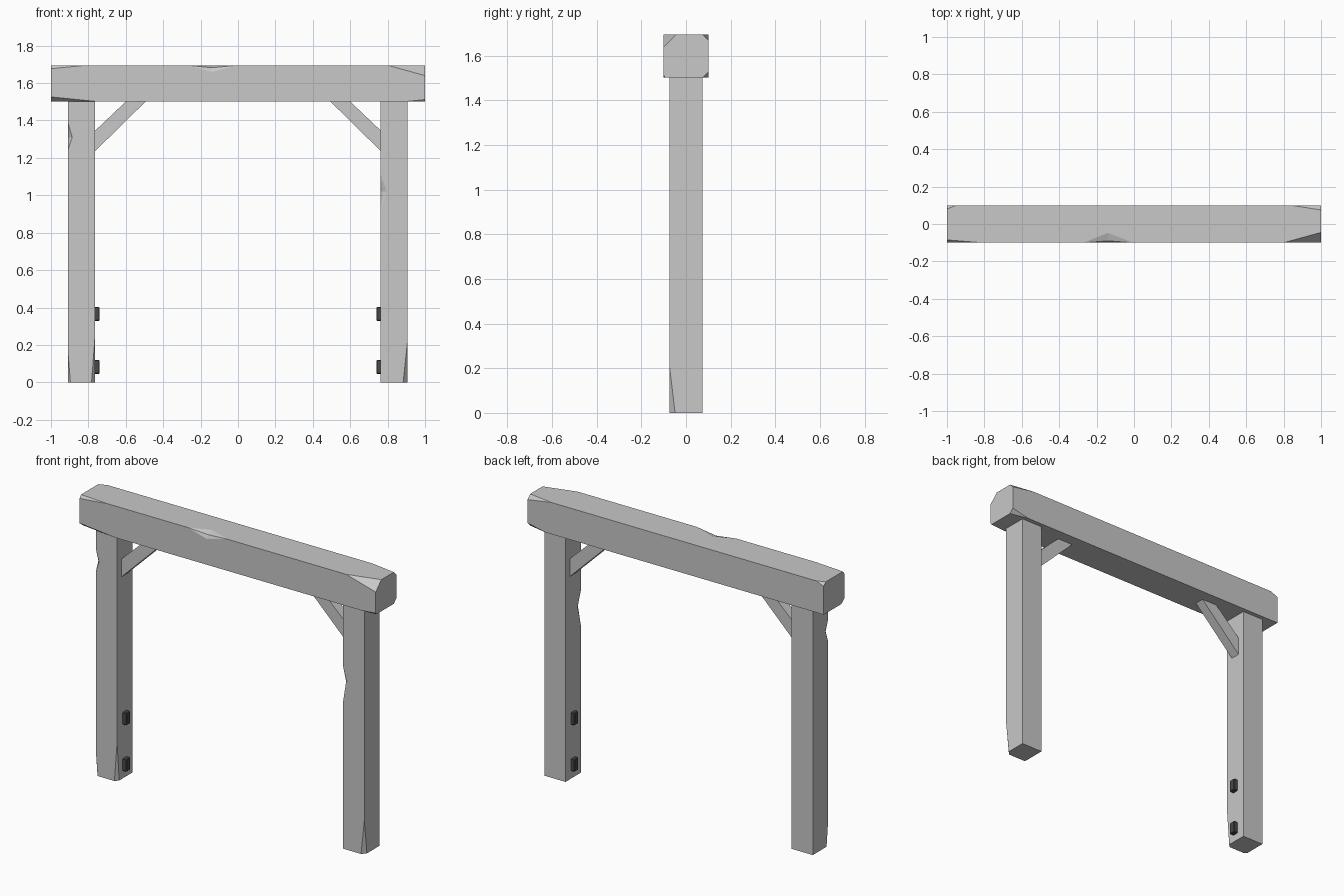
import bpy, bmesh
from mathutils import Vector

if "Cube" in bpy.data.objects:
    bpy.data.objects.remove(bpy.data.objects["Cube"])

TOP, LOW = 1.695, 1.502      # beam heights
PY = 0.074                   # post half depth


def material(name, c):
    m = bpy.data.materials.new(name)
    m.diffuse_color = (c, c, c, 1)
    m.use_nodes = True
    m.node_tree.nodes["Principled BSDF"].inputs["Base Color"].default_value = m.diffuse_color
    return m


stone = material("light_grey", 0.58)
iron = material("dark_grey", 0.065)


def finish(name, bm, mat):
    bmesh.ops.recalc_face_normals(bm, faces=bm.faces)
    me = bpy.data.meshes.new(name)
    bm.to_mesh(me)
    bm.free()
    me.materials.append(mat)
    ob = bpy.data.objects.new(name, me)
    bpy.context.collection.objects.link(ob)
    return ob


def box(lo, hi):
    bm = bmesh.new()
    bmesh.ops.create_cube(bm, size=1)
    for v in bm.verts:
        v.co = [lo[i] if v.co[i] < 0 else hi[i] for i in range(3)]
    return bm


def chip(bm, corner, signs, size):
    """Slice off a box corner; size = distance cut along x, y, z."""
    c = Vector(corner)
    n = Vector([signs[i] / size[i] for i in range(3)]).normalized()
    p = c - Vector((signs[0] * size[0], 0, 0))
    r = bmesh.ops.bisect_plane(bm, geom=bm.verts[:] + bm.edges[:] + bm.faces[:],
                               plane_co=p, plane_no=n, clear_outer=True)
    edges = [e for e in r['geom_cut'] if isinstance(e, bmesh.types.BMEdge)]
    bmesh.ops.holes_fill(bm, edges=edges, sides=0)


def notch(ob, start, end, on_a, on_b, mid, outer):
    """Cut a broken dent out of a long edge."""
    bm = bmesh.new()
    s, e, a, b, m, o = [bm.verts.new(p) for p in (start, end, on_a, on_b, mid, outer)]
    for f in ((s, a, m), (a, e, m), (s, m, b), (m, e, b),
              (s, o, a), (a, o, e), (e, o, b), (b, o, s)):
        bm.faces.new(f)
    cutter = finish(ob.name + "_notch_cutter", bm, stone)
    cutter.hide_render = True
    mod = ob.modifiers.new("notch", 'BOOLEAN')
    mod.operation = 'DIFFERENCE'
    mod.solver = 'EXACT'
    mod.object = cutter
    bpy.context.view_layer.objects.active = ob
    bpy.ops.object.modifier_apply(modifier=mod.name)
    bpy.data.objects.remove(cutter)


# top beam with worn end corners
bm = box((-1, -0.1, LOW), (1, 0.1, TOP))
for sx, sy, sz, size in ((1, -1, 1, (0.20, 0.055, 0.055)),
                         (1, 1, 1, (0.16, 0.025, 0.025)),
                         (1, -1, -1, (0.10, 0.008, 0.01)),
                         (1, 1, -1, (0.12, 0.025, 0.025)),
                         (-1, -1, 1, (0.19, 0.015, 0.018)),
                         (-1, 1, 1, (0.05, 0.02, 0.02)),
                         (-1, -1, -1, (0.24, 0.03, 0.024))):
    chip(bm, (sx, sy * 0.1, TOP if sz > 0 else LOW), (sx, sy, sz), size)
beam = finish("top_beam", bm, stone)
E = 0.001
notch(beam, (-0.28, -0.1 - E, TOP + E), (0.01, -0.1 - E, TOP + E),
      (-0.14, -0.1 - E, 1.657), (-0.14, -0.045, TOP + E),
      (-0.14, -0.09, 1.682), (-0.14, -0.15, 1.75))

# posts with worn feet
bm = box((-0.908, -PY, 0), (-0.765, PY, LOW))
chip(bm, (-0.908, -PY, 0), (-1, -1, -1), (0.012, 0.015, 0.15))
chip(bm, (-0.765, -PY, 0), (1, -1, -1), (0.018, 0.02, 0.24))
left = finish("left_post", bm, stone)
notch(left, (-0.908 - E, -PY - E, 1.24), (-0.908 - E, -PY - E, 1.39),
      (-0.885, -PY - E, 1.31), (-0.908 - E, -0.045, 1.31),
      (-0.899, -0.063, 1.31), (-0.95, -0.12, 1.31))

bm = box((0.762, -PY, 0), (0.905, PY, LOW))
chip(bm, (0.905, -PY, 0), (1, -1, -1), (0.022, 0.025, 0.21))
right = finish("right_post", bm, stone)
notch(right, (0.762 - E, -PY - E, 0.89), (0.762 - E, -PY - E, 1.12),
      (0.798, -PY - E, 1.02), (0.762 - E, -0.04, 1.02),
      (0.774, -0.062, 1.02), (0.72, -0.12, 1.02))

for side, s in (("left", -1), ("right", 1)):
    # diagonal brace, ends tucked into post and beam
    bm = bmesh.new()
    prof = [(0.775, 1.225), (0.775, 1.335), (0.585, 1.515), (0.48, 1.515)]
    f = bm.faces.new([bm.verts.new((s * x, -0.03, z)) for x, z in prof])
    r = bmesh.ops.extrude_face_region(bm, geom=[f])
    bmesh.ops.translate(bm, vec=(0, 0.06, 0),
                        verts=[v for v in r['geom'] if isinstance(v, bmesh.types.BMVert)])
    finish(side + "_brace", bm, stone)
    # small iron hinge blocks
    for name, z in (("lower", 0.045), ("upper", 0.328)):
        xs = sorted((s * 0.77, s * 0.74))
        bm = box((xs[0], -0.02, z), (xs[1], 0.02, z + 0.075))
        bmesh.ops.bevel(bm, geom=bm.edges[:], offset=0.004, segments=1, affect='EDGES')
        finish(f"{side}_{name}_hinge", bm, iron)
